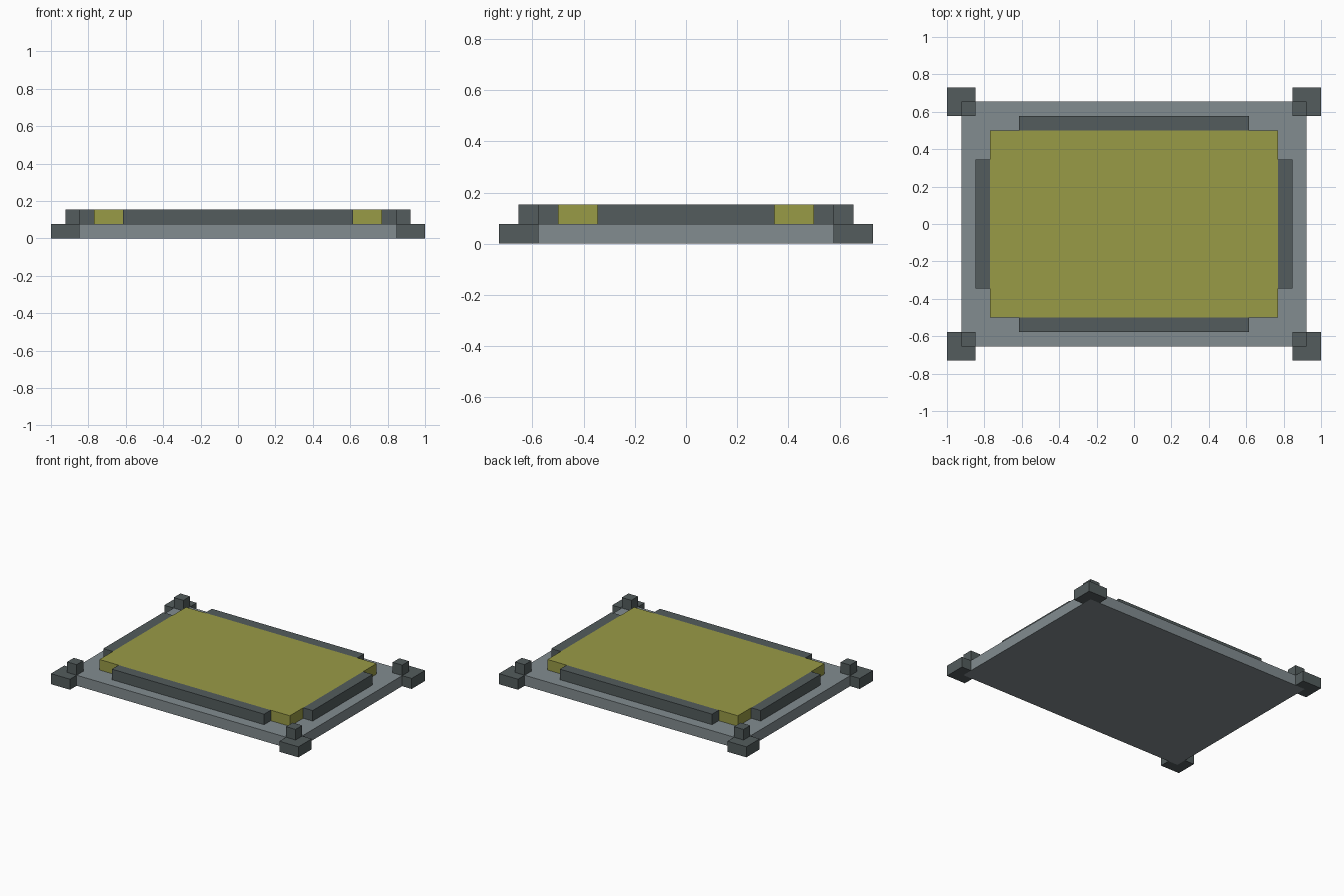
import bpy, bmesh

if "Cube" in bpy.data.objects:
    bpy.data.objects.remove(bpy.data.objects["Cube"])

U = 1 / 13  # one grid unit of the model


def material(name, rgb):
    def lin(c):
        c /= 255
        return c / 12.92 if c <= 0.04045 else ((c + 0.055) / 1.055) ** 2.4
    m = bpy.data.materials.new(name)
    m.diffuse_color = (*[lin(c) for c in rgb], 1)
    m.use_nodes = True
    m.node_tree.nodes["Principled BSDF"].inputs["Base Color"].default_value = m.diffuse_color
    return m


slab_grey = material("slab grey", (130, 140, 144))
dark_grey = material("dark grey", (83, 92, 93))
olive_yellow = material("olive yellow", (153, 155, 70))


def prism(name, outline, z0, z1, mat):
    """Extrude a flat outline, given in grid units, from z0 to z1."""
    bm = bmesh.new()
    face = bm.faces.new([bm.verts.new((x * U, y * U, z0 * U)) for x, y in outline])
    top = bmesh.ops.extrude_face_region(bm, geom=[face])["geom"]
    verts = [g for g in top if isinstance(g, bmesh.types.BMVert)]
    bmesh.ops.translate(bm, verts=verts, vec=(0, 0, (z1 - z0) * U))
    bmesh.ops.recalc_face_normals(bm, faces=bm.faces)
    mesh = bpy.data.meshes.new(name)
    bm.to_mesh(mesh)
    bm.free()
    mesh.materials.append(mat)
    ob = bpy.data.objects.new(name, mesh)
    bpy.context.collection.objects.link(ob)
    return ob


def box(name, x0, x1, y0, y1, z0, z1, mat):
    return prism(name, [(x0, y0), (x1, y0), (x1, y1), (x0, y1)], z0, z1, mat)


# Base slab and raised centre panel
box("base_slab", -12, 12, -8.5, 8.5, 0, 1, slab_grey)
box("centre_panel", -10, 10, -6.5, 6.5, 1, 2, olive_yellow)

# Border strips around the panel
for s, side in ((-1, "front"), (1, "back")):
    box(side + "_strip", -8, 8, *sorted((s * 6.5, s * 7.5)), 1, 2, dark_grey)
for s, side in ((-1, "left"), (1, "right")):
    box(side + "_strip", *sorted((s * 10, s * 11)), -4.5, 4.5, 1, 2, dark_grey)

# Corner brackets wrap the slab corners, each with a peg on top of the slab
bracket = [(12, 7.5), (13, 7.5), (13, 9.5), (11, 9.5), (11, 8.5), (12, 8.5)]
for sx, lr in ((-1, "left"), (1, "right")):
    for sy, fb in ((-1, "front"), (1, "back")):
        name = fb + "_" + lr
        prism(name + "_bracket", [(x * sx, y * sy) for x, y in bracket], 0, 1, dark_grey)
        box(name + "_peg", *sorted((sx * 11, sx * 12)),
            *sorted((sy * 7.5, sy * 8.5)), 1, 2, dark_grey)
